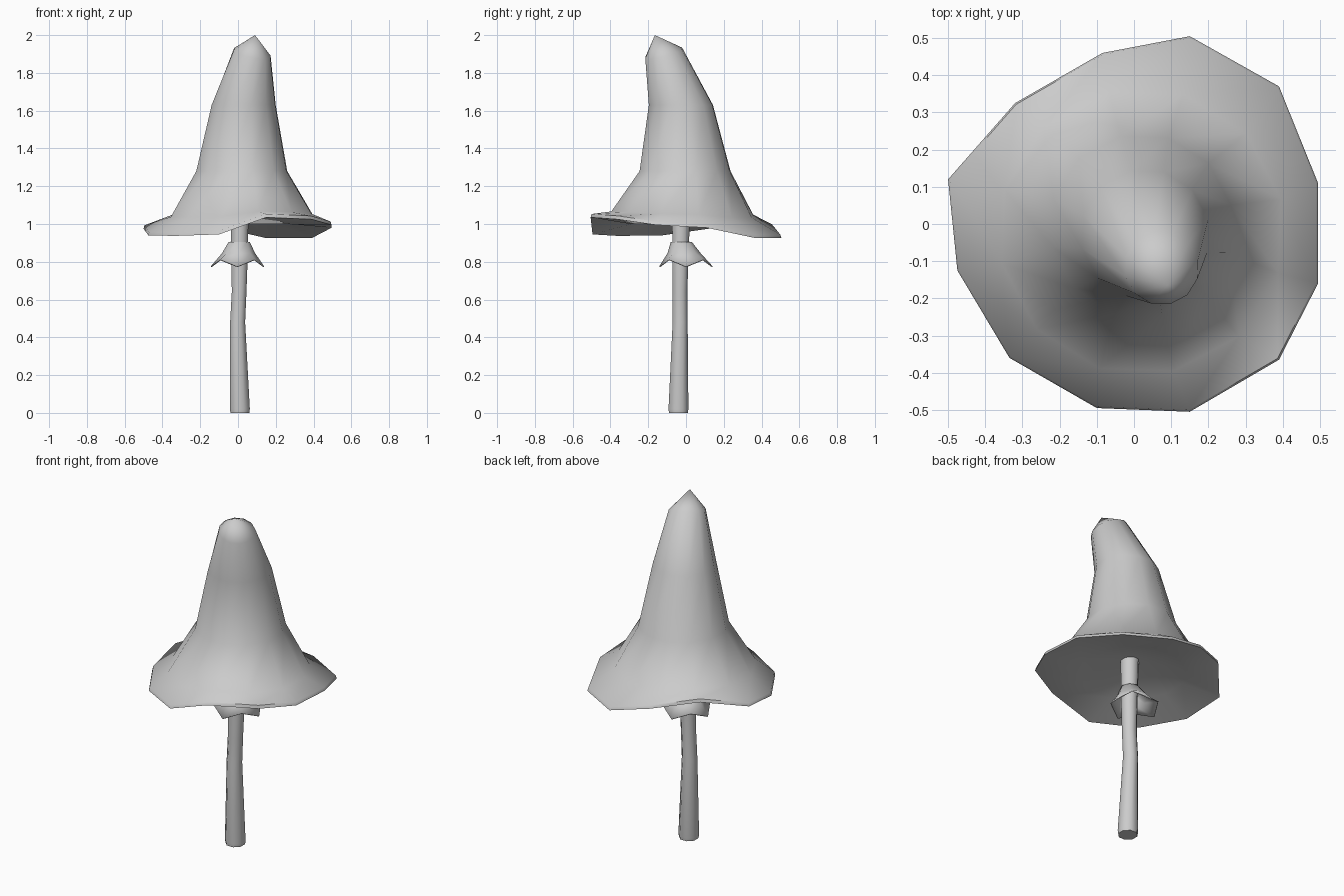
import bpy, math
from math import cos, sin, radians

cube = bpy.data.objects.get("Cube")
if cube:
    bpy.data.objects.remove(cube, do_unlink=True)

GREY = (0.6, 0.6, 0.6, 1.0)
mat = bpy.data.materials.new("light grey")
mat.use_nodes = True
mat.diffuse_color = GREY
bsdf = mat.node_tree.nodes["Principled BSDF"]
bsdf.inputs["Base Color"].default_value = GREY


def ring(center, radius, sides, turn=0, tilt=(0, 0)):
    """Ring of points, optionally tilted along x and y."""
    pts = []
    for i in range(sides):
        a = radians(turn) + 2 * math.pi * i / sides
        dx, dy = radius * cos(a), radius * sin(a)
        pts.append((center[0] + dx, center[1] + dy,
                    center[2] + tilt[0] * dx + tilt[1] * dy))
    return pts


def loft(name, rings, start=None, end=None, angle=50):
    """Skin a list of equal rings, closing the ends to points if given."""
    n = len(rings[0])
    verts = [p for r in rings for p in r]
    faces = []
    for k in range(len(rings) - 1):
        for i in range(n):
            j = (i + 1) % n
            faces.append((k * n + i, k * n + j, (k + 1) * n + j, (k + 1) * n + i))
    if start:
        verts.append(start)
        faces += [((i + 1) % n, i, len(verts) - 1) for i in range(n)]
    if end:
        verts.append(end)
        b = (len(rings) - 1) * n
        faces += [(b + i, b + (i + 1) % n, len(verts) - 1) for i in range(n)]
    mesh = bpy.data.meshes.new(name)
    mesh.from_pydata(verts, [], faces)
    mesh.materials.append(mat)
    obj = bpy.data.objects.new(name, mesh)
    bpy.context.collection.objects.link(obj)
    bpy.ops.object.select_all(action='DESELECT')
    obj.select_set(True)
    bpy.context.view_layer.objects.active = obj
    bpy.ops.object.shade_smooth_by_angle(angle=radians(angle))
    return obj


# Cap: wavy twelve-sided brim, bell body and bent tip
SIDES, TURN = 12, 13
rim = [(0.495, 0.11, 0.98), (0.39, 0.37, 0.925), (0.15, 0.505, 0.925),
       (-0.085, 0.46, 0.98), (-0.32, 0.325, 1.03), (-0.5, 0.12, 0.975),
       (-0.475, -0.125, 0.94), (-0.335, -0.36, 0.937), (-0.1, -0.495, 0.945),
       (0.15, -0.505, 1.035), (0.39, -0.365, 1.025), (0.495, -0.16, 0.995)]
rim_top = [(x * 0.99, y * 0.99, z + 0.018) for x, y, z in rim]
brim = [(x, y, z + 0.3 * (r[2] - 0.98))
        for (x, y, z), r in zip(ring((0.02, -0.02, 1.05), 0.385, SIDES, TURN), rim)]
cap_rings = [
    ring((0, -0.01, 1.0), 0.29, SIDES, TURN),
    rim, rim_top, brim,
    ring((0.02, -0.005, 1.28), 0.247, SIDES, TURN),
    ring((0.03, -0.027, 1.63), 0.174, SIDES, TURN),
    ring((0.075, -0.118, 1.905), 0.1, SIDES, TURN, (-0.2, 0.25)),
]
loft("cap", cap_rings, start=(0, -0.02, 1.09), end=(0.09, -0.165, 2.0))

# Stem: slightly crooked, flared at the foot
stem_path = [((0.01, -0.04, 0.0), 0.054), ((0.01, -0.04, 0.02), 0.057),
             ((-0.002, -0.031, 0.48), 0.043), ((0.006, -0.032, 0.64), 0.042),
             ((0.008, -0.03, 0.8), 0.046), ((0.009, -0.025, 1.1), 0.052)]
loft("stem", [ring(c, r, 8, 22.5) for c, r in stem_path],
     start=(0.01, -0.04, 0.0), end=(0.009, -0.025, 1.1))

# Collar: flared skirt with a drooping, pointed hem
hem = []
for i in range(8):
    a = math.pi * i / 4
    r, z = (0.142, 0.775) if i % 2 == 0 else (0.13, 0.812)
    hem.append((-0.003 + r * cos(a), r * sin(a), z))
collar = loft("collar", [hem, ring((0.003, -0.01, 0.845), 0.088, 8),
                         ring((0.006, -0.025, 0.905), 0.056, 8)],
              end=(0.006, -0.025, 0.91), angle=60)
shell = collar.modifiers.new("shell", 'SOLIDIFY')
shell.thickness = 0.006
shell.offset = -1
